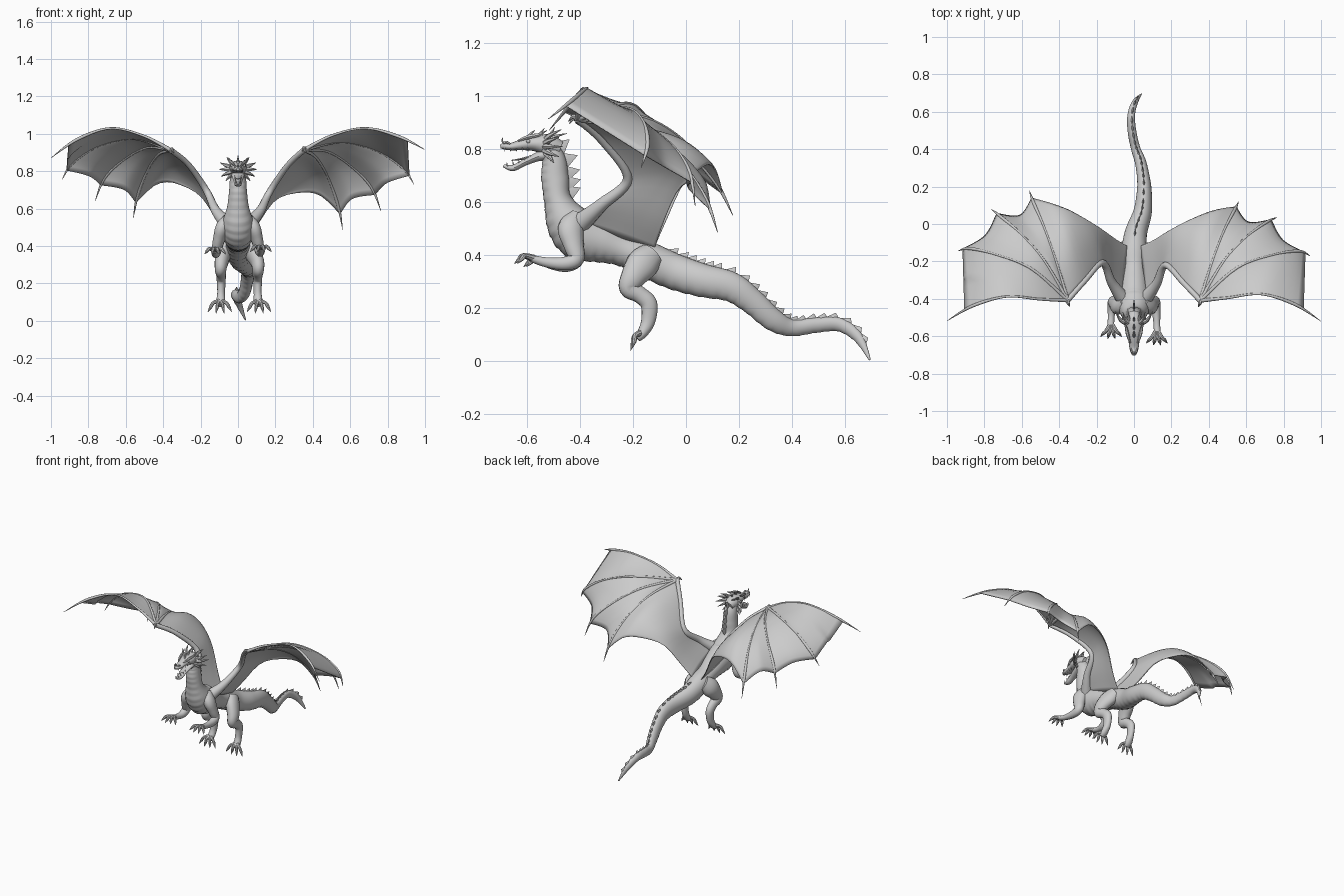
import bpy, bmesh, math
from mathutils import Vector as V

if "Cube" in bpy.data.objects:
    bpy.data.objects.remove(bpy.data.objects["Cube"])

grey = bpy.data.materials.new("stone grey")
grey.use_nodes = True
grey.diffuse_color = (0.6, 0.6, 0.6, 1)
grey.node_tree.nodes["Principled BSDF"].inputs["Base Color"].default_value = (0.6, 0.6, 0.6, 1)
made = []


def finish(name, bm):
    bmesh.ops.recalc_face_normals(bm, faces=bm.faces)
    me = bpy.data.meshes.new(name)
    bm.to_mesh(me)
    bm.free()
    me.materials.append(grey)
    ob = bpy.data.objects.new(name, me)
    bpy.context.collection.objects.link(ob)
    made.append(ob)
    return ob


def spline(pts, n, end=1.0):
    """n+1 samples of a smooth curve through pts of any dimension."""
    out, last = [], len(pts) - 1
    for i in range(n + 1):
        s = i / n * end * last
        k = min(int(s), last - 1)
        f = s - k
        b, c = pts[k], pts[k + 1]
        a, d = pts[max(k - 1, 0)], pts[min(k + 2, last)]
        out.append([q + f * ((r - p) / 2 + f * ((2 * p - 5 * q + 4 * r - s2) / 2
                    + f * (3 * q - p - 3 * r + s2) / 2)) for p, q, r, s2 in zip(a, b, c, d)])
    return out


def tube(bm, pts, n=12, sides=10, scutes=0, depth=0.06):
    """Round limb; points are x, y, z, width radius and optional depth radius."""
    path = spline(pts, n)
    pos = [V(p[:3]) for p in path]
    u, rings, frames = None, [], []
    for i, p in enumerate(path):
        t = (pos[min(i + 1, n)] - pos[max(i - 1, 0)]).normalized()
        if u is None:
            u = V((1, 0, 0)) if abs(t.x) < 0.9 else V((0, 1, 0))
        u = (u - t * u.dot(t)).normalized()
        v = t.cross(u)
        ru, rv = max(p[3], 0.001), max(p[-1], 0.001)
        ring = []
        for j in range(sides):
            a = math.tau * j / sides
            # overlapping belly plates on the lower side
            g = 1 + (depth * (i % scutes / scutes - 0.3) if scutes and math.sin(a) > 0.5 else 0)
            ring.append(bm.verts.new(pos[i] + (u * ru * math.cos(a) + v * rv * math.sin(a)) * g))
        rings.append(ring)
        frames.append((pos[i], t, u, v, rv))
    for r, s in zip(rings, rings[1:]):
        for j in range(sides):
            k = (j + 1) % sides
            bm.faces.new((r[j], r[k], s[k], s[j]))
    bm.faces.new(rings[0])
    bm.faces.new(rings[-1])
    return frames


# Neck, trunk and tail in one sweep
body = [(0, -.53, .82, .035, .035), (0, -.50, .76, .043, .045), (0, -.495, .69, .048, .052),
        (0, -.485, .61, .058, .052), (0, -.45, .53, .082, .082), (0, -.40, .48, .085, .098),
        (0, -.32, .45, .075, .08), (0, -.24, .42, .064, .062), (0, -.15, .385, .068, .068),
        (.01, -.05, .34, .06, .068), (.045, .06, .305, .05, .063), (.055, .17, .28, .04, .056),
        (.05, .25, .225, .034, .048), (.035, .33, .155, .03, .042), (.01, .40, .125, .025, .032),
        (-.01, .49, .135, .023, .029), (-.015, .58, .137, .02, .026), (.005, .65, .09, .016, .02),
        (.04, .695, .004, .003, .004)]
bm = bmesh.new()
spine = tube(bm, body, n=170, sides=24, scutes=4, depth=.06)
finish("body", bm)

# Blade-like crest on the neck and tail
bm = bmesh.new()
gone, old = 0, spine[0][0]
for p, t, u, v, r in spine:
    gone += (p - old).length
    old = p
    on_neck, on_tail = p.z > .585, -.09 < p.y < .66
    if (on_neck and gone > .038) or (on_tail and gone > .037 and p.z < .4):
        gone = 0
        h, w = (.05, .03) if on_neck else (.012 + r * .22, .025)
        root = p - v * r * .9
        tip = bm.verts.new(root - v * h + t * h * (-.3 if on_neck else .8))
        q = [bm.verts.new(root + o) for o in (-t * w, u * .007, t * w, -u * .007)]
        for j in range(4):
            bm.faces.new((q[j], q[(j + 1) % 4], tip))
finish("spine_crest", bm)

# Skull, jaw and tongue
bm = bmesh.new()
tube(bm, [(0, -.475, .80, .03, .03), (0, -.52, .815, .045, .042), (0, -.57, .822, .044, .03),
          (0, -.61, .819, .032, .023), (0, -.66, .81, .025, .014), (0, -.685, .812, .019, .013),
          (0, -.702, .81, .008, .007)], n=24, sides=16)
finish("skull", bm)
bm = bmesh.new()
tube(bm, [(0, -.51, .785, .035, .03), (0, -.56, .772, .033, .018), (0, -.61, .75, .024, .013),
          (0, -.655, .729, .019, .012), (0, -.69, .738, .006, .006)], n=20, sides=14)
tube(bm, [(0, -.56, .78, .016, .005), (0, -.62, .764, .013, .004), (0, -.66, .758, .003, .002)])
finish("lower_jaw", bm)

# Horns, frill, brows, teeth and eyes
bm = bmesh.new()
tube(bm, [(0, -.685, .82, .006), (0, -.695, .832, .004), (0, -.692, .845, .001)], n=5, sides=6)
for y, top in ((-.585, .872), (-.55, .88), (-.51, .885)):
    tube(bm, [(0, y - .02, .835, .009), (0, y, .86, .006), (0, y + .015, top, .001)], n=6, sides=6)
for s in (-1, 1):
    frill = [(.06, -.47, .875), (.095, -.48, .845), (.10, -.465, .81),
             (.09, -.48, .772), (.065, -.50, .748), (.035, -.45, .86)]
    for x, y, z in frill:
        tube(bm, [(s * x * .3, -.535, .81 + (z - .81) * .3, .014),
                  (s * x * .72, -.515, .81 + (z - .81) * .65, .009), (s * x, y, z, .001)], n=6, sides=6)
    tube(bm, [(s * .02, -.635, .832, .004), (s * .033, -.595, .847, .009),
              (s * .042, -.555, .855, .007), (s * .05, -.525, .872, .001)], n=8, sides=6)
    for i in range(5):
        y, x = -.685 + i * .022, .014 + i * .0025
        tube(bm, [(s * x, y, .806, .004), (s * x, y, .792, .0005)], n=2, sides=5)
        tube(bm, [(s * x * .75, y + .01, .735 + i * .007, .003),
                  (s * x * .75, y + .008, .75 + i * .007, .0005)], n=2, sides=5)
    tube(bm, [(s * .01, -.69, .82, .004), (s * .014, -.68, .827, .006), (s * .016, -.665, .82, .003)], n=5, sides=6)
finish("horns_and_teeth", bm)
for s, side in ((1, "left"), (-1, "right")):
    bm = bmesh.new()
    bmesh.ops.create_uvsphere(bm, u_segments=10, v_segments=6, radius=.008)
    bmesh.ops.translate(bm, vec=(s * .033, -.596, .83), verts=bm.verts)
    finish(side + "_eye", bm)


def foot(name, at, ahead, spread):
    """Palm with four clawed front toes and one thumb."""
    bm = bmesh.new()
    at, ahead = V(at), V(ahead)
    for k in (-1.1, -.35, .4, 1.1):
        aim = ahead * (1 - .18 * abs(k)) + V((k * spread, 0, 0))
        a, b, c = at + aim * .1, at + aim * .6 + V((0, -.004, .012)), at + aim * .85
        tip = at + aim * 1.12 + V((0, 0, -.016))
        tube(bm, [(*a, .014), (*b, .0095), (*c, .009), (*tip, .001)], n=9, sides=8)
    back = at - ahead * .3 + V((0, .005, -.018))
    tube(bm, [(*at, .012), (*(at - ahead * .15 + V((0, 0, -.012))), .009), (*back, .001)], n=6, sides=7)
    finish(name, bm)


# Limbs
for s, side in ((1, "left"), (-1, "right")):
    fwd, up = (0, 0) if s > 0 else (.035, -.012)
    bm = bmesh.new()
    tube(bm, [(s * .05, -.41, .545, .03, .035), (s * .08, -.435, .50, .038, .05),
              (s * .10, -.425, .44, .032, .04), (s * .113, -.415, .385, .027, .03),
              (s * .118, -.46 + fwd * .3, .368 + up * .5, .024, .026),
              (s * .122, -.53 + fwd, .373 + up, .018, .019),
              (s * .124, -.585 + fwd, .388 + up, .018, .014)], n=30, sides=14)
    finish(side + "_front_leg", bm)
    foot(side + "_front_foot", (s * .122, -.57 + fwd, .388 + up), (0, -.075, -.004), .046)
    x = .105 if s > 0 else .09
    bm = bmesh.new()
    tube(bm, [(s * .045, -.13, .40, .04, .05), (s * .075, -.165, .365, .042, .062),
              (s * (x - .002), -.20, .315, .037, .048), (s * (x + .003), -.215, .275, .031, .038),
              (s * x, -.175, .25, .027, .032), (s * x, -.14, .215, .024, .032),
              (s * x, -.143, .15, .021, .027), (s * (x + .003), -.165, .105, .024, .02),
              (s * (x + .005), -.185, .085, .02, .014)], n=40, sides=14)
    finish(side + "_hind_leg", bm)
    foot(side + "_hind_foot", (s * (x + .007), -.17, .108), (0, -.038, -.05), .052)

# Wings: arm bones, four fingers, membrane panels
WRIST = (.355, -.41, .915)
arm = [WRIST, (.265, -.315, .83), (.17, -.22, .69), (.12, -.32, .59), (.06, -.40, .52)]
fingers = [[WRIST, (.5, -.395, .99), (.68, -.375, 1.03), (.86, -.43, .985), (1, -.52, .915)],
           [WRIST, (.55, -.235, .955), (.74, -.165, .91), (.88, -.145, .82), (.94, -.17, .73)],
           [WRIST, (.48, -.20, .905), (.60, -.07, .83), (.71, .01, .72), (.765, .035, .585)],
           [WRIST, (.42, -.20, .87), (.48, -.04, .77), (.535, .07, .62), (.56, .12, .485)]]
trail = [(.44, .075, .67), (.33, .035, .685), (.2, -.03, .645), (.10, -.09, .51), (.03, -.12, .42)]
root = [arm[-1], (.05, -.26, .47), trail[-1]]
N = 16


def place(p, s):
    """Put a left-wing point on either side; the right wing is pitched a little."""
    x, y, z = p[:3]
    if s > 0:
        return V((x, y, z))
    a = .13 * min(1, max(0, x - .05) / .3)
    drop = .025 * max(0, x - .8) / .2 if y < -.3 else 0
    return V((-x, y - a * (z - .93), z + a * (y + .37) - drop))


def membrane(bm, c0, c1, d0, d1, s):
    """Surface patch spanned by four boundary curves."""
    c0, c1, d0, d1 = [[V(p) for p in c] for c in (c0, c1, d0, d1)]
    grid = []
    for i in range(N + 1):
        u = i / N
        row = []
        for j in range(N + 1):
            v = j / N
            p = (c0[i].lerp(c1[i], v) + d0[j].lerp(d1[j], u)
                 - c0[0].lerp(c1[0], v).lerp(c0[N].lerp(c1[N], v), u))
            row.append(bm.verts.new(place(p, s)))
        grid.append(row)
    for i in range(N):
        for j in range(N):
            bm.faces.new((grid[i][j], grid[i + 1][j], grid[i + 1][j + 1], grid[i][j + 1]))


for s, side in ((1, "left"), (-1, "right")):
    bm = bmesh.new()
    ends = [spline(f, N, e) for f, e in zip(fingers, (.82, .86, .83, .83))]
    for a, b, pull in zip(ends, ends[1:], (.0, .06, .1)):
        mid = V(a[N]).lerp(V(b[N]), .5).lerp(V(WRIST), pull)
        membrane(bm, a, b, [WRIST] * (N + 1), spline([a[N], mid, b[N]], N), s)
    membrane(bm, ends[-1], spline(root, N), spline(arm, N), spline([ends[-1][N]] + trail, N), s)
    bmesh.ops.remove_doubles(bm, verts=bm.verts, dist=.0005)
    wing = finish(side + "_wing_membrane", bm)
    solid = wing.modifiers.new("thickness", "SOLIDIFY")
    solid.thickness, solid.offset = .005, 0
    bm = bmesh.new()
    for f in fingers:
        radii = (.011, .007, .006, .0085, .001)
        tube(bm, [(*place(p, s), r) for p, r in zip(f, radii)], n=28, sides=10)
    tube(bm, [(*place(p, s), r) for p, r in zip(arm, (.015, .015, .018, .025, .04))], n=28, sides=12)
    claw = [(WRIST, .014), ((.352, -.425, .925), .009), ((.342, -.445, .905), .001)]
    tube(bm, [(*place(p, s), r) for p, r in claw], n=6, sides=7)
    finish(side + "_wing_bones", bm)

bpy.ops.object.select_all(action="DESELECT")
for ob in made:
    ob.select_set(True)
bpy.context.view_layer.objects.active = made[0]
bpy.ops.object.shade_smooth_by_angle(angle=math.radians(40))
